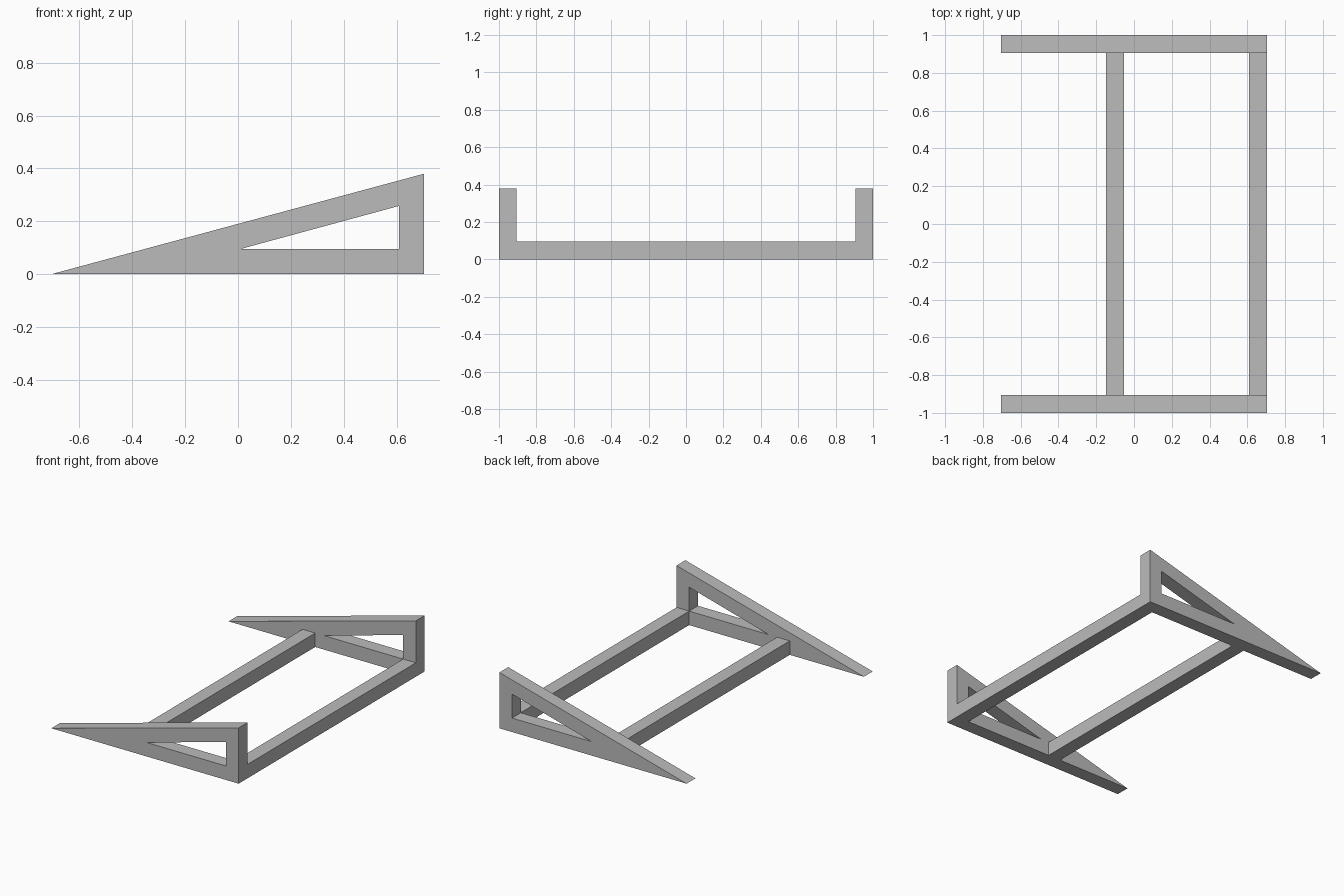
import bpy
import bmesh

cube = bpy.data.objects.get("Cube")
if cube:
    bpy.data.objects.remove(cube, do_unlink=True)

grey = bpy.data.materials.new("plain grey")
grey.use_nodes = True
grey.diffuse_color = (0.5, 0.5, 0.5, 1)
grey.node_tree.nodes["Principled BSDF"].inputs["Base Color"].default_value = (0.5, 0.5, 0.5, 1)

HALF_X = 0.705   # half length of the side frames
HEIGHT = 0.38    # height of the upright end
BAR = 0.095      # thickness of every bar


def add_object(name, bm):
    bmesh.ops.recalc_face_normals(bm, faces=bm.faces)
    mesh = bpy.data.meshes.new(name)
    bm.to_mesh(mesh)
    bm.free()
    mesh.materials.append(grey)
    obj = bpy.data.objects.new(name, mesh)
    bpy.context.collection.objects.link(obj)
    return obj


def wedge_frame(name, y, depth):
    """Triangular ring in the xz plane, extruded along y."""
    outer = [(-HALF_X, 0), (HALF_X, 0), (HALF_X, HEIGHT)]
    inner = [(0.01, BAR), (HALF_X - BAR, BAR), (HALF_X - BAR, 0.258)]
    bm = bmesh.new()
    ov = [bm.verts.new((x, y, z)) for x, z in outer]
    iv = [bm.verts.new((x, y, z)) for x, z in inner]
    for i in range(3):
        j = (i + 1) % 3
        bm.faces.new((ov[i], ov[j], iv[j], iv[i]))
    ring = bmesh.ops.extrude_face_region(bm, geom=bm.faces[:], use_keep_orig=True)
    verts = [v for v in ring["geom"] if isinstance(v, bmesh.types.BMVert)]
    bmesh.ops.translate(bm, verts=verts, vec=(0, depth, 0))
    return add_object(name, bm)


def cross_bar(name, x):
    """Square bar spanning between the two side frames."""
    bm = bmesh.new()
    bmesh.ops.create_cube(bm, size=1)
    bmesh.ops.scale(bm, verts=bm.verts, vec=(BAR, 2 * (1 - BAR), BAR))
    bmesh.ops.translate(bm, verts=bm.verts, vec=(x, 0, BAR / 2))
    return add_object(name, bm)


# Side frames
wedge_frame("front_wedge_frame", -1, BAR)
wedge_frame("back_wedge_frame", 1 - BAR, BAR)

# Cross bars
cross_bar("middle_cross_bar", -0.1)
cross_bar("end_cross_bar", HALF_X - BAR / 2)
